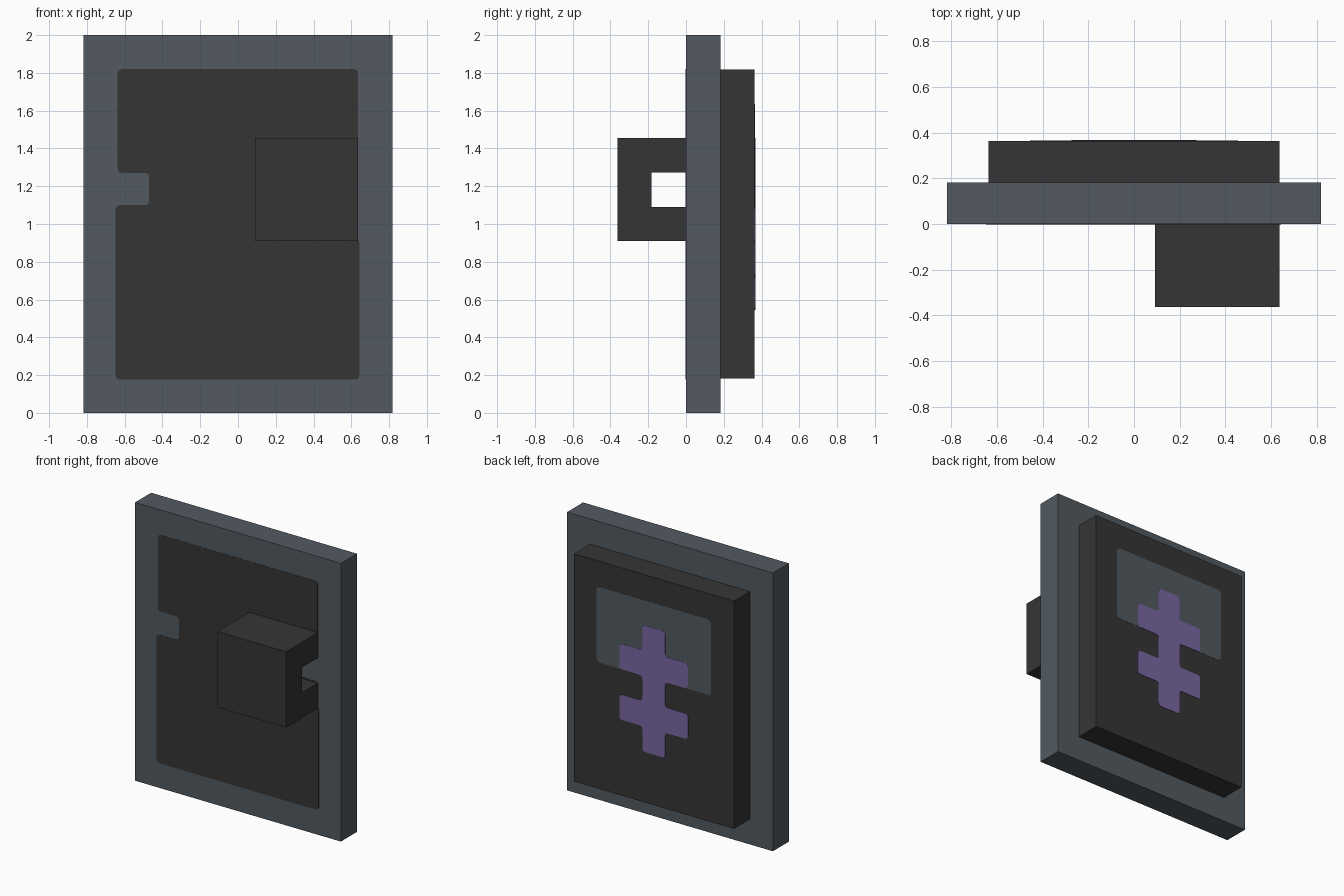
import bpy, bmesh
from mathutils import Vector

cube = bpy.data.objects.get("Cube")
if cube:
    bpy.data.objects.remove(cube, do_unlink=True)

U = 2 / 11  # grid unit of the design


def linear(c):
    c /= 255
    return c / 12.92 if c <= 0.04045 else ((c + 0.055) / 1.055) ** 2.4


def material(name, rgb):
    m = bpy.data.materials.new(name)
    col = (*[linear(c) for c in rgb], 1)
    m.diffuse_color = col
    m.use_nodes = True
    bsdf = next(n for n in m.node_tree.nodes if n.type == 'BSDF_PRINCIPLED')
    bsdf.inputs["Base Color"].default_value = col
    return m


slate = material("slate grey", (82, 90, 97))
charcoal = material("charcoal", (53, 53, 53))
purple = material("purple", (121, 102, 162))


def extrude(name, points, direction, mat):
    """Prism: a flat 3D outline swept along a direction."""
    bm = bmesh.new()
    face = bm.faces.new([bm.verts.new(p) for p in points])
    result = bmesh.ops.extrude_face_region(bm, geom=[face], use_keep_orig=True)
    verts = [g for g in result["geom"] if isinstance(g, bmesh.types.BMVert)]
    bmesh.ops.translate(bm, verts=verts, vec=direction)
    bmesh.ops.recalc_face_normals(bm, faces=bm.faces)
    mesh = bpy.data.meshes.new(name)
    bm.to_mesh(mesh)
    bm.free()
    mesh.materials.append(mat)
    obj = bpy.data.objects.new(name, mesh)
    bpy.context.collection.objects.link(obj)
    return obj


def box(name, x, y, z, mat):
    """Box from (low, high) ranges."""
    pts = [(x[0], y[0], z[0]), (x[1], y[0], z[0]), (x[1], y[0], z[1]), (x[0], y[0], z[1])]
    return extrude(name, pts, (0, y[1] - y[0], 0), mat)


def rounded(points, r=0.022):
    """Round the corners of an x, z outline."""
    out = []
    pts = [Vector(p) for p in points]
    for i, p in enumerate(pts):
        a, b = pts[i - 1] - p, pts[(i + 1) % len(pts)] - p
        s = p + a.normalized() * min(r, a.length * 0.45)
        e = p + b.normalized() * min(r, b.length * 0.45)
        out += [s, (s + e) * 0.25 + p * 0.5, e]
    return out


def plate(name, outline, y, thickness, mat):
    """Thin painted plate on a front or back surface."""
    return extrude(name, [(x, y, z) for x, z in rounded(outline)], (0, thickness, 0), mat)


# Main board
box("board", (-4.5 * U, 4.5 * U), (0, U), (0, 2), slate)

# Raised back slab
box("back_slab", (-3.5 * U, 3.5 * U), (U, 2 * U), (U, 10 * U), charcoal)

# Handle with a slot passing through sideways
handle = [(0, 5), (-2, 5), (-2, 8), (0, 8), (0, 7), (-1, 7), (-1, 6), (0, 6)]
extrude("handle", [(0.5 * U, y * U, z * U) for y, z in handle], (3 * U, 0, 0), charcoal)

# Front panel with a small notch in each side
left_side = [(-0.648, 0.177), (-0.648, 1.10), (-0.47, 1.10), (-0.47, 1.27),
             (-0.637, 1.27), (-0.637, 1.82)]
right_side = [(0.635, 1.82), (0.635, 1.27), (0.47, 1.27), (0.47, 1.10),
              (0.635, 1.10), (0.635, 0.91), (0.643, 0.91), (0.643, 0.177)]
plate("front_panel", left_side + right_side, 0, -0.0015, charcoal)

# Window on the back slab
plate("back_window", [(-2.5 * U, 6 * U), (2.5 * U, 6 * U), (2.5 * U, 9 * U), (-2.5 * U, 9 * U)],
      2 * U, 0.0015, slate)

# Double-armed cross on the back slab, mirrored from one half
half = [(0.5, 3), (0.5, 4), (1.5, 4), (1.5, 5), (0.5, 5),
        (0.5, 6), (1.5, 6), (1.5, 7), (0.5, 7), (0.5, 8)]
cross = half + [(-x, z) for x, z in reversed(half)]
plate("double_cross", [(x * U, z * U) for x, z in cross], 2 * U, 0.003, purple)
